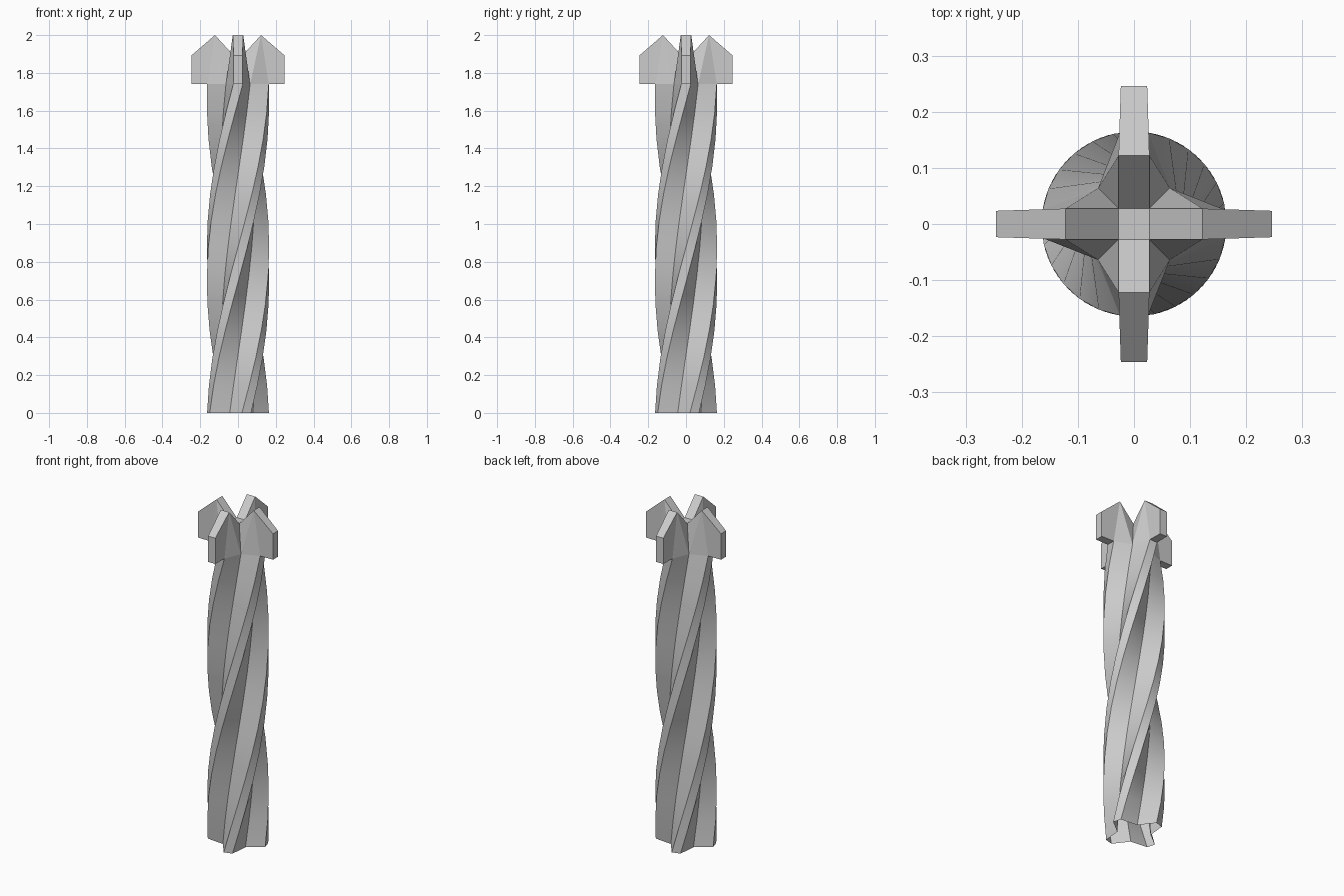
import bpy, bmesh
from math import radians, pi
from mathutils import Matrix, Vector

if "Cube" in bpy.data.objects:
    bpy.data.objects.remove(bpy.data.objects["Cube"])

HEAD_Z = 1.74
STEPS = 12
TWIST = radians(164)


def finish(bm, name):
    bmesh.ops.remove_doubles(bm, verts=bm.verts, dist=1e-5)
    bmesh.ops.recalc_face_normals(bm, faces=bm.faces)
    mesh = bpy.data.meshes.new(name)
    bm.to_mesh(mesh)
    bm.free()
    ob = bpy.data.objects.new(name, mesh)
    bpy.context.collection.objects.link(ob)
    bpy.ops.object.select_all(action='DESELECT')
    ob.select_set(True)
    bpy.context.view_layer.objects.active = ob
    bpy.ops.object.shade_smooth_by_angle(angle=radians(20))
    return ob


# Twisted four-fluted shaft, open at the bottom
quarter = [(0.163, -0.025), (0.163, 0.025), (0.064, 0.064)]
section = [Matrix.Rotation(k * pi / 2, 3, 'Z') @ Vector((x, y, 0))
           for k in range(4) for x, y in quarter]
bm = bmesh.new()
rings = []
for i in range(STEPS + 1):
    t = i / STEPS
    rot = Matrix.Rotation(TWIST * (t - 1), 3, 'Z')
    rings.append([bm.verts.new(rot @ p + Vector((0, 0, HEAD_Z * t))) for p in section])
for a, b in zip(rings, rings[1:]):
    for j in range(12):
        k = (j + 1) % 12
        bm.faces.new((a[j], a[k], b[k], b[j]))
finish(bm, "fluted_shaft")

# Cutting head: four pointed teeth running into the flutes
bm = bmesh.new()
for k in range(4):
    rot = Matrix.Rotation(k * pi / 2, 3, 'Z')
    sides = []
    for s in (1, -1):
        pts = [(0.064, 0.064, HEAD_Z),    # flute valley
               (0.163, 0.025, HEAD_Z),    # shaft edge
               (0.246, 0.0235, HEAD_Z),   # tooth corner
               (0.246, 0.0235, 1.893),    # tooth shoulder
               (0.122, 0.0275, 2.0),      # tooth point
               (0.0275, 0.0275, 1.897)]   # centre
        v = [bm.verts.new(rot @ Vector((x, y * s, z))) for x, y, z in pts]
        bm.faces.new((v[0], v[4], v[5]))
        bm.faces.new((v[0], v[1], v[4]))
        bm.faces.new(v[1:5])
        sides.append(v)
    a, b = sides
    for i in range(1, 5):
        bm.faces.new((a[i], a[i + 1], b[i + 1], b[i]))
c = 0.0275
bm.faces.new([bm.verts.new((x, y, 1.897)) for x, y in ((c, c), (-c, c), (-c, -c), (c, -c))])
finish(bm, "cutting_head")
